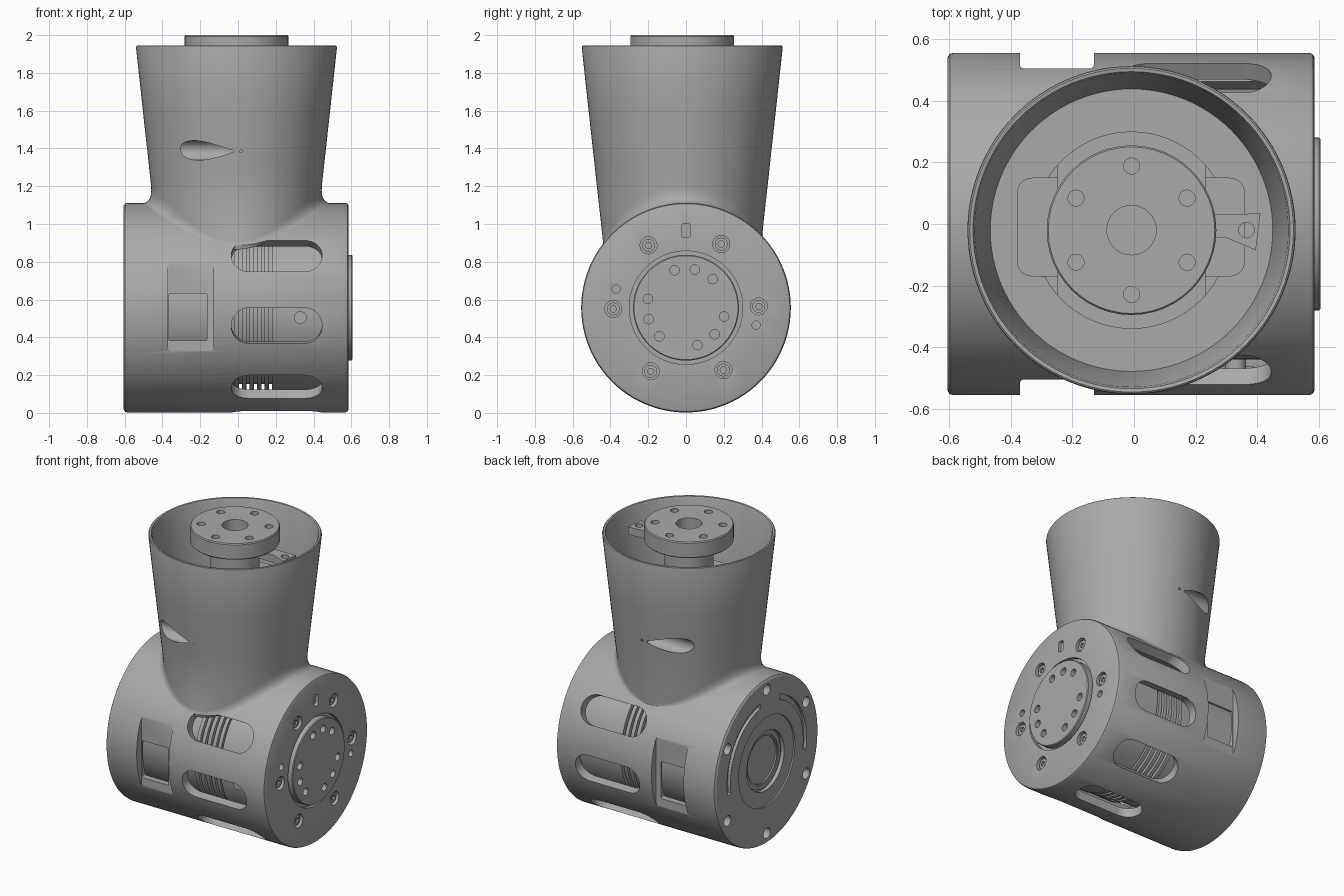
import bpy, bmesh, math
from mathutils import Matrix, Vector
from math import sin, cos, pi, radians, sqrt

if "Cube" in bpy.data.objects:
    bpy.data.objects.remove(bpy.data.objects["Cube"])

grey = bpy.data.materials.new("plain_grey")
grey.diffuse_color = (0.4, 0.4, 0.4, 1)
grey.use_nodes = True
grey.node_tree.nodes["Principled BSDF"].inputs["Base Color"].default_value = grey.diffuse_color
CX, CY, CZ, R = -0.008, -0.02, 0.557, 0.555      # cup axis, body axis height, body radius
AX = Matrix.Translation((0, 0, CZ)) @ Matrix.Rotation(pi / 2, 4, 'Y')   # local z -> world x
UP = Matrix.Translation((CX, CY, 0))


def make(name, bm, matrix=Matrix()):
    bmesh.ops.transform(bm, matrix=matrix, verts=bm.verts)
    bmesh.ops.recalc_face_normals(bm, faces=bm.faces)
    me = bpy.data.meshes.new(name)
    bm.to_mesh(me)
    bm.free()
    me.materials.append(grey)
    ob = bpy.data.objects.new(name, me)
    bpy.context.collection.objects.link(ob)
    return ob


def skin(name, rings, matrix=Matrix()):
    """Closed solid through a list of vertex rings, capped at both ends."""
    bm = bmesh.new()
    loops = [[bm.verts.new(p) for p in ring] for ring in rings]
    n = len(loops[0])
    for a, b in zip(loops, loops[1:]):
        for i in range(n):
            j = (i + 1) % n
            bm.faces.new((a[i], a[j], b[j], b[i]))
    bm.faces.new(loops[0])
    bm.faces.new(loops[-1])
    return make(name, bm, matrix)


def lathe(name, profile, matrix=Matrix(), n=64):
    """Profile of (radius, height) points turned around local z."""
    return skin(name, [[(r * cos(2 * pi * i / n), r * sin(2 * pi * i / n), z)
                        for i in range(n)] for r, z in profile], matrix)


def rod(name, r, a, b, n=20):
    """Cylinder between two points."""
    a, b = Vector(a), Vector(b)
    m = Matrix.Translation(a) @ (b - a).to_track_quat('Z', 'Y').to_matrix().to_4x4()
    return lathe(name, [(r, 0), (r, (b - a).length)], m, n)


def rounded(name, w, h, r, z0, z1, matrix):
    """Rounded rectangle prism in local xy."""
    pts = []
    for k, (sx, sy) in enumerate(((1, 1), (-1, 1), (-1, -1), (1, -1))):
        for i in range(9):
            t = (k + i / 8) * pi / 2
            pts.append((sx * (w / 2 - r) + r * cos(t), sy * (h / 2 - r) + r * sin(t)))
    return skin(name, [[(x, y, z) for x, y in pts] for z in (z0, z1)], matrix)


def cut(ob, cutters):
    bpy.context.view_layer.objects.active = ob
    for c in cutters:
        m = ob.modifiers.new("cut", 'BOOLEAN')
        m.operation, m.solver, m.object = 'DIFFERENCE', 'EXACT', c
        bpy.ops.object.modifier_apply(modifier=m.name)
        bpy.data.objects.remove(c)


def side(deg):
    """Frame on the body: local x along the body, local z outward at an angle from the front."""
    t = radians(deg)
    out = Vector((0, -cos(t), sin(t)))
    x = Vector((1, 0, 0))
    m = Matrix((x, out.cross(x), out)).transposed().to_4x4()
    return Matrix.Translation((0, 0, CZ)) @ m


def polar(r, deg, z=CZ):
    return r * cos(radians(deg)), z + r * sin(radians(deg))


# --- joint housing: turned shell with a raised output disc on the right
housing = lathe("joint_housing", [
    (.02, -.605), (.54, -.605), (.552, -.597), (R, -.585), (R, .57), (.55, .58), (.54, .585),
    (.3, .585), (.3, .56), (.28, .56), (.28, .6), (.275, .605), (.02, .605)], AX, 96)
cutters = [lathe("cavity", [(.495, -.5), (.495, .5)], AX, 96)]

# long rounded slots around the shell, and the two flat pockets with windows
for deg in (30, -10, -50, -90, -130, -170, 150):
    cutters.append(rounded("slot", .48, .19, .092, .4, .7,
                           side(deg) @ Matrix.Translation((.205, 0, 0))))
for deg in (0, 180):
    at = side(deg) @ Matrix.Translation((-.25, 0, 0))
    cutters.append(rounded("pocket", .24, .49, .04, .505, .7, at))
    sy = 1 if deg == 0 else -1
    cutters.append(rounded("window", .2, .25, .008, .4, .6,
                           at @ Matrix.Translation((-.015, -.05 * sy, 0))))

# right face: counterbored screws, pin holes, key slot, output bolt circle
screws = []
for k in range(6):
    y, z = polar(.385, 60 * k + 1)
    cutters.append(rod("bore", .045, (.55, y, z), (.7, y, z)))
    screws.append((y, z))
for deg in (165, -14):
    y, z = polar(.383, deg)
    cutters.append(rod("pin", .022, (.54, y, z), (.7, y, z)))
for base in (77, 197, 317):
    for d in (-30, 0, 30):
        y, z = polar(.207, base + d)
        cutters.append(rod("bolt", .025, (.56, y, z), (.7, y, z)))
cutters.append(rounded("key", .075, .045, .015, .565, .7,
                       Matrix.Translation((0, 0, .965)) @ Matrix.Rotation(pi / 2, 4, 'Y')))

# left face: edge holes, curved grooves, stepped central bore
for k in range(6):
    y, z = polar(.485, 60 * k + 30)
    cutters.append(rod("edge_hole", .036, (-.7, y, z), (-.56, y, z)))
for start, end in ((-10, 80), (110, 190)):
    rings = []
    for i in range(25):
        t = start + (end - start) * i / 24
        rings.append([(x, *polar(r, t)) for x, r in
                      ((-.7, .39), (-.7, .425), (-.585, .425), (-.585, .39))])
    cutters.append(skin("groove", rings))
cutters.append(lathe("face_recess", [(.3, -.7), (.3, -.595)], AX))
cutters.append(lathe("bore", [(.2, -.7), (.2, -.57), (.155, -.57), (.155, -.52)], AX))
cut(housing, cutters)

for k, (y, z) in enumerate(screws):
    s = rod(f"face_screw_{k + 1}", .034, (.545, y, z), (.572, y, z))
    cut(s, [rod("socket", .018, (.56, y, z), (.6, y, z), 6)])
ring = lathe("bearing_ring", [(.19, -.56), (.19, -.575), (.165, -.575), (.165, -.56)], AX)

# --- motor inside the housing, with cooling ribs
profile = [(.02, -.49), (.41, -.49), (.41, -.02)]
for i in range(5):
    x = -.02 + i * .04
    profile += [(.435, x), (.435, x + .025), (.405, x + .025), (.405, x + .04)]
profile += [(.44, .18), (.44, .49), (.02, .49)]
lathe("motor_core", profile, AX)
rod("motor_screw", .033, (.33, -.4, .505), (.33, -.475, .505))

# --- tapered cup, blended onto the housing by a flared skirt
N = 96


def taper(z):
    return .422 + .11 * (z - .93)


def saddle(r, t, drop=0.0):
    y = CY + r * sin(t)
    return CZ + sqrt(max(R * R - y * y, 0)) - drop


def blend(t, k):
    """Point at fraction k along the fillet, from housing (0) to cup wall (1)."""
    s = cos(t) ** 2
    r0 = .425 + .075 * s
    z0 = saddle(r0, t, .002)
    rc = .424 + .018 * s
    zc = saddle(rc, t)
    z1 = zc + .012 + .085 * s
    a, b, c = (1 - k) ** 2, 2 * k * (1 - k), k * k
    return a * r0 + b * rc + c * taper(z1), a * z0 + b * zc + c * z1


angles = [2 * pi * i / N for i in range(N)]
rows = [[(r, saddle(r, t, .03)) for t in angles] for r in (.03, .15, .28, .36, .42)]
rows += [[blend(t, k / 6) for t in angles] for k in range(7)]
rows += [[p] * N for p in ((taper(1.3), 1.3), (taper(1.6), 1.6), (.532, 1.935), (.53, 1.942),
                           (.525, 1.946), (.514, 1.944), (.508, 1.93), (.458, 1.48), (.03, 1.48))]
cup = skin("tapered_cup", [[(r * cos(t), r * sin(t), z) for t, (r, z) in zip(angles, row)]
                           for row in rows], UP)
cut(cup, [rod("screw_scoop", .052, (-.6, y, 1.39), (.02, y, 1.39), 32) for y in (-.44, .40)])

# --- output drive inside the cup
base = lathe("drive_base", [(.02, 1.47), (.32, 1.47), (.32, 1.62), (.02, 1.62)], UP)
cut(base, [rounded("flat", .3, 1, .01, 1.52, 1.8, Matrix.Translation((CX + s * .39, CY, 0)))
           for s in (-1, 1)])
for name, x in (("left_wing", -.28), ("right_wing", .26)):
    rounded(name, .2, .32, .05, 1.47, 1.56, Matrix.Translation((x, -.01, 0)))
lathe("drive_neck", [(.02, 1.6), (.15, 1.6), (.15, 1.91), (.02, 1.91)], UP)

# flange disc with bolt circle and centre bore
flange = lathe("output_flange", [(.02, 1.89), (.268, 1.89), (.275, 1.897), (.275, 1.993),
                                 (.27, 2.0), (.02, 2.0)], UP, 48)
holes = [rod("centre", .08, (CX, CY, 1.92), (CX, CY, 2.1), 32)]
for k in range(6):
    x, y = polar(.208, 60 * k + 30, CY)
    holes.append(rod("bolt", .026, (CX + x, y, 1.93), (CX + x, y, 2.1)))
cut(flange, holes)

# small bracket with a hole beside the flange
tab = skin("sensor_bracket", [[(.12, -.045, z), (.3, -.045, z), (.395, -.085, z), (.41, .035, z),
                               (.3, .03, z), (.12, .045, z)] for z in (1.835, 1.887)])
cut(tab, [rod("hole", .025, (.365, -.02, 1.7), (.365, -.02, 2))])

# smooth shading with sharp edges kept
for ob in bpy.context.scene.objects:
    ob.select_set(True)
    bpy.context.view_layer.objects.active = ob
bpy.ops.object.shade_smooth_by_angle(angle=radians(30))
